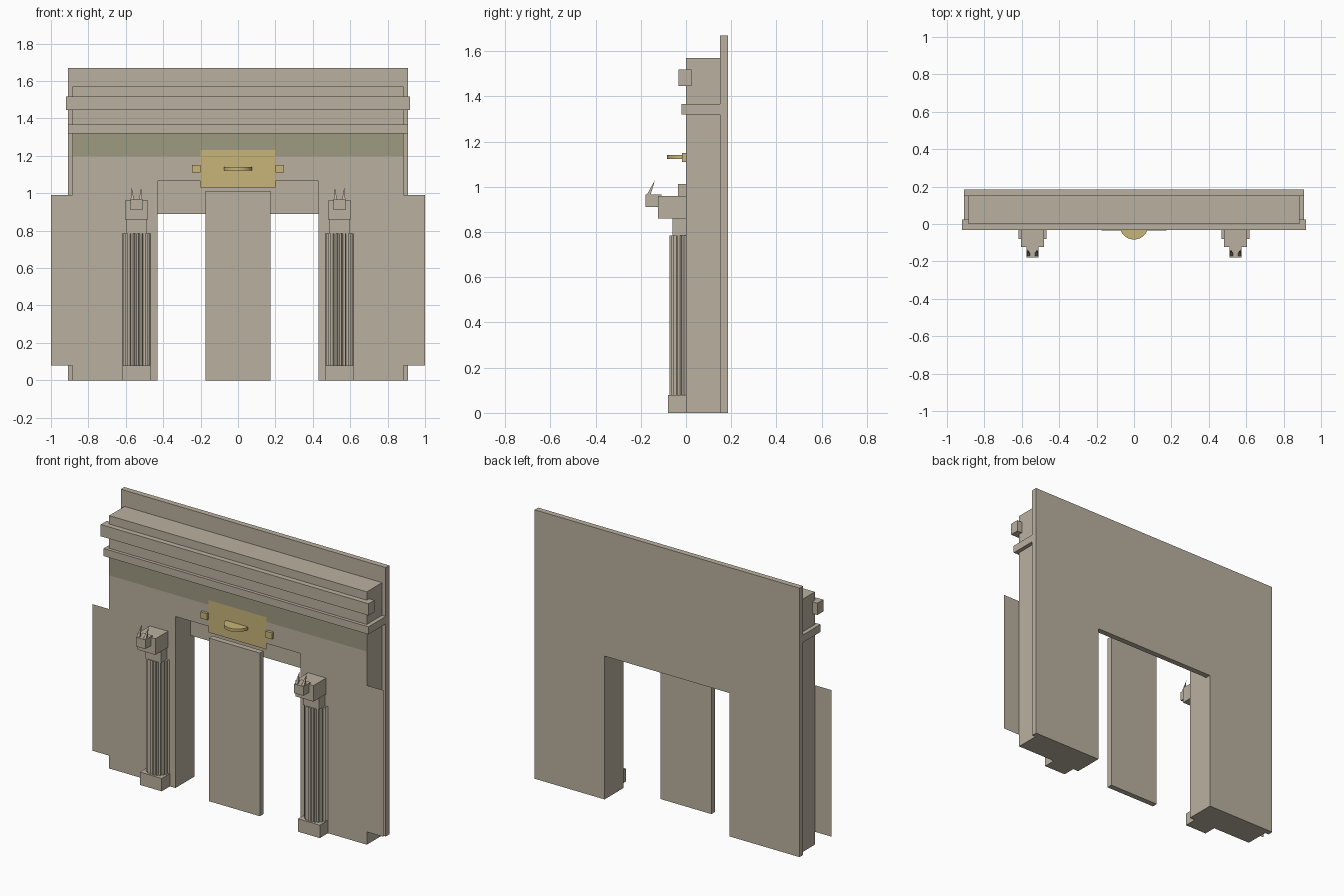
import bpy, bmesh, math

if "Cube" in bpy.data.objects:
    bpy.data.objects.remove(bpy.data.objects["Cube"])


def material(name, rgb):
    m = bpy.data.materials.new(name)
    m.diffuse_color = (*rgb, 1)
    m.use_nodes = True
    m.node_tree.nodes["Principled BSDF"].inputs["Base Color"].default_value = m.diffuse_color
    return m


STONE = material("stone", (0.49, 0.44, 0.35))
FRIEZE = material("dark_stone", (0.34, 0.32, 0.22))
GOLD = material("brass", (0.58, 0.46, 0.19))


def finish(name, bm, mat):
    bmesh.ops.recalc_face_normals(bm, faces=bm.faces)
    me = bpy.data.meshes.new(name)
    bm.to_mesh(me)
    bm.free()
    me.materials.append(mat)
    ob = bpy.data.objects.new(name, me)
    bpy.context.collection.objects.link(ob)
    return ob


def prism(name, pts, vec, mat=STONE):
    """Extrude a closed outline of 3D points along vec."""
    bm = bmesh.new()
    face = bm.faces.new([bm.verts.new(p) for p in pts])
    res = bmesh.ops.extrude_face_region(bm, geom=[face], use_keep_orig=True)
    new = [v for v in res["geom"] if isinstance(v, bmesh.types.BMVert)]
    bmesh.ops.translate(bm, verts=new, vec=vec)
    return finish(name, bm, mat)


def box(name, x, y, z, mat=STONE):
    pts = [(x[0], y[0], z[0]), (x[1], y[0], z[0]), (x[1], y[1], z[0]), (x[0], y[1], z[0])]
    return prism(name, pts, (0, 0, z[1] - z[0]), mat)


def plane(name, x, y, z, mat=STONE):
    bm = bmesh.new()
    bm.faces.new([bm.verts.new(p) for p in
                  ((x[0], y, z[0]), (x[1], y, z[0]), (x[1], y, z[1]), (x[0], y, z[1]))])
    return finish(name, bm, mat)


def portal(name, half_width, height, opening, y0, y1):
    """Wall with a doorway cut into its base."""
    w, d = half_width, 0.43
    outline = [(-w, 0), (-d, 0), (-d, opening), (d, opening), (d, 0), (w, 0), (w, height), (-w, height)]
    return prism(name, [(x, y0, z) for x, z in outline], (0, y1 - y0, 0))


# Walls and the slab standing in the doorway
portal("front_wall", 0.885, 1.57, 1.065, 0.0, 0.15)
portal("back_wall", 0.91, 1.67, 0.89, 0.15, 0.185)
box("door_slab", (-0.175, 0.175), (-0.035, 0.0), (0, 1.013))

# Cornices and frieze
box("lower_cornice", (-0.91, 0.91), (-0.02, 0.15), (1.32, 1.367))
box("upper_cornice", (-0.92, 0.92), (-0.033, 0.025), (1.445, 1.518))
plane("frieze_band", (-0.885, 0.885), -0.002, (1.2, 1.32), FRIEZE)

# Plaque with side tabs and a half-disc boss
plane("plaque", (-0.2, 0.2), -0.004, (1.03, 1.23), GOLD)
arc = [(0.075 * math.cos(a), -0.01 + 0.073 * math.sin(a), 1.122)
       for a in (math.pi + math.pi * i / 24 for i in range(25))]
prism("plaque_boss", arc, (0, 0, 0.018), GOLD)

# Everything below is repeated on both sides
CX = 0.543
for s, side in ((-1, "left"), (1, "right")):
    def sx(a, b):
        return tuple(sorted((s * a, s * b)))

    def block(part, half, y, z):
        return box(f"{side}_{part}", sx(CX - half, CX + half), y, z)

    box(f"{side}_plaque_tab", sx(0.2, 0.245), (-0.017, 0), (1.11, 1.15), GOLD)
    plane(f"{side}_wing_panel", sx(0.63, 1.0), -0.001, (0.08, 0.99))

    # Column: plinth, fluted shaft, neck, capital
    block("plinth", 0.075, (-0.08, 0), (0, 0.08))
    flutes, steps = 22, 4
    ring = []
    for i in range(flutes * steps):
        a = 2 * math.pi * i / (flutes * steps)
        r = 0.074 - 0.009 * math.sin(math.pi * (i % steps) / steps)
        ring.append((s * CX + r * math.cos(a), r * math.sin(a), 0.08))
    prism(f"{side}_fluted_shaft", ring, (0, 0, 0.705))
    block("neck", 0.055, (-0.06, 0), (0.785, 0.86))
    block("capital", 0.062, (-0.123, 0), (0.86, 0.96))

    # Horned head on the capital
    block("head", 0.032, (-0.18, -0.108), (0.91, 0.967))
    for k in (-1, 1):
        hx = s * CX + k * 0.022
        bm = bmesh.new()
        base = [bm.verts.new((hx + dx, -0.167 + dy, 0.96))
                for dx, dy in ((-0.01, -0.009), (0.01, -0.009), (0.01, 0.009), (-0.01, 0.009))]
        tip = bm.verts.new((hx + k * 0.003, -0.137, 1.03))
        bm.faces.new(base)
        for i in range(4):
            bm.faces.new((base[i], base[(i + 1) % 4], tip))
        finish(f"{side}_horn_{'inner' if k * s < 0 else 'outer'}", bm, STONE)
